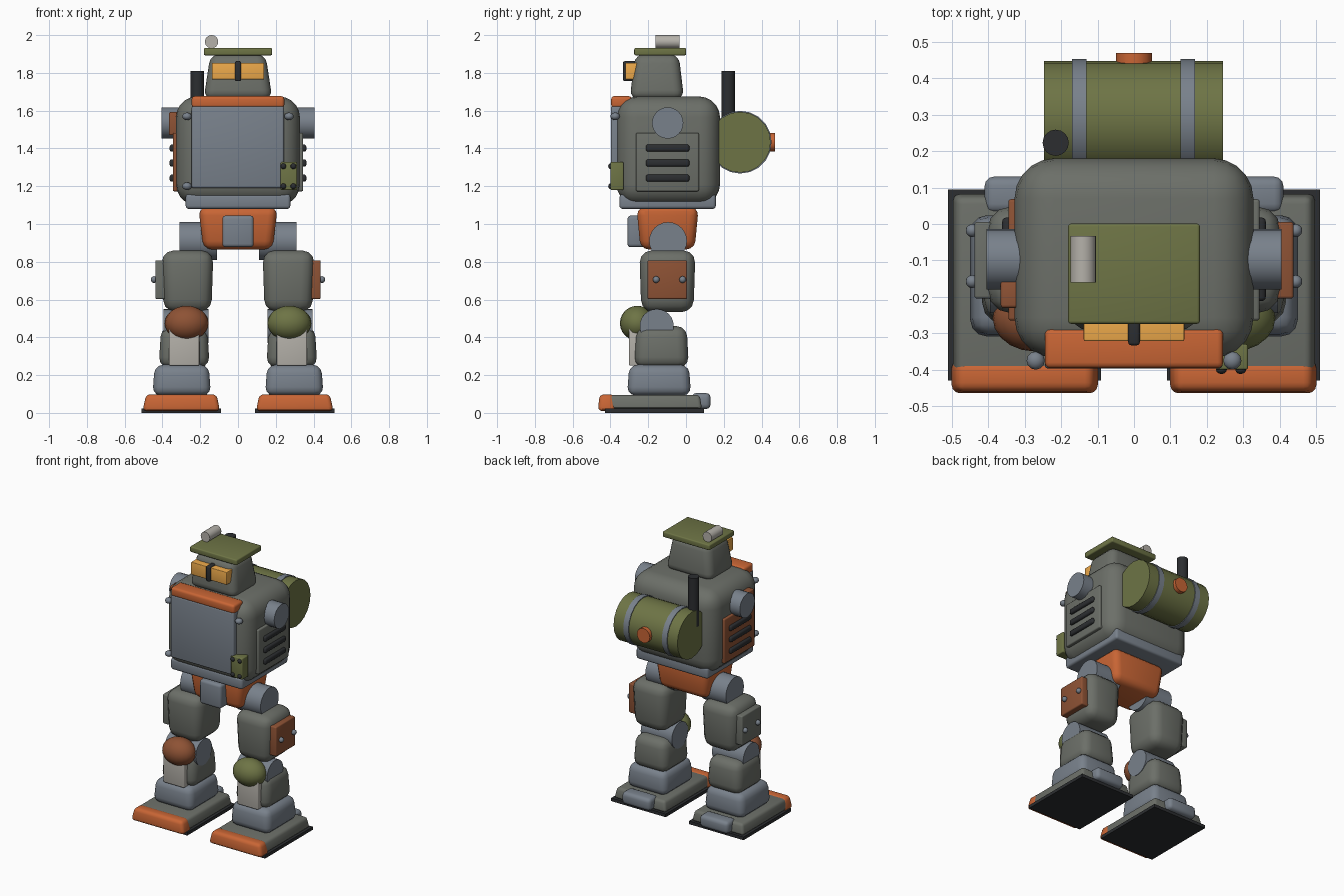
import bpy, bmesh, math
from mathutils import Matrix, Vector

if "Cube" in bpy.data.objects:
    bpy.data.objects.remove(bpy.data.objects["Cube"])

COLORS = {
    "grey": (0.15, 0.16, 0.14), "slate": (0.19, 0.22, 0.26), "orange": (0.58, 0.13, 0.035),
    "rust": (0.27, 0.085, 0.035), "olive": (0.155, 0.175, 0.06), "dark": (0.025, 0.027, 0.03),
    "bone": (0.46, 0.44, 0.40), "amber": (0.85, 0.40, 0.07),
}
MATS = {}
for key, rgb in COLORS.items():
    MATS[key] = bpy.data.materials.new(key)
    MATS[key].diffuse_color = (*rgb, 1)


def finish(name, bm, color):
    bmesh.ops.recalc_face_normals(bm, faces=bm.faces)
    for f in bm.faces:
        f.smooth = True
    for e in bm.edges:
        e.smooth = e.calc_face_angle(0) < math.radians(32)
    mesh = bpy.data.meshes.new(name)
    bm.to_mesh(mesh)
    bm.free()
    mesh.materials.append(MATS[color])
    ob = bpy.data.objects.new(name, mesh)
    bpy.context.collection.objects.link(ob)
    return ob


def box(name, color, xs, ys, zs, bevel=0.01, top=(1, 1), bottom=(1, 1), seg=3):
    """Rounded box from extents, with optional top or bottom taper."""
    lo, hi = Vector((min(xs), ys[0], zs[0])), Vector((max(xs), ys[1], zs[1]))
    mid, size = (lo + hi) / 2, hi - lo
    bm = bmesh.new()
    bmesh.ops.create_cube(bm, size=1)
    for v in bm.verts:
        t = top if v.co.z > 0 else bottom
        v.co = Vector((v.co.x * t[0] * size.x, v.co.y * t[1] * size.y, v.co.z * size.z)) + mid
    if bevel:
        bmesh.ops.bevel(bm, geom=bm.edges[:], offset=bevel, segments=seg, profile=0.5,
                        affect='EDGES', clamp_overlap=True)
    return finish(name, bm, color)


def cyl(name, color, axis, center, r, length, sides=24):
    bm = bmesh.new()
    bmesh.ops.create_cone(bm, cap_ends=True, segments=sides, radius1=r, radius2=r, depth=length)
    rot = {"x": Matrix.Rotation(math.pi / 2, 4, 'Y'), "y": Matrix.Rotation(math.pi / 2, 4, 'X'),
           "z": Matrix.Identity(4)}[axis]
    bm.transform(Matrix.Translation(center) @ rot)
    return finish(name, bm, color)


def ball(name, color, center, radii, u=12, v=8):
    bm = bmesh.new()
    bmesh.ops.create_uvsphere(bm, u_segments=u, v_segments=v, radius=1)
    bm.transform(Matrix.Translation(center) @ Matrix.Diagonal((*radii, 1)))
    return finish(name, bm, color)


# Legs, hips, shoulders and side panels, once per side
for s, side in ((-1, "left"), (1, "right")):
    def n(part):
        return side + "_" + part

    def span(a, b):
        return (s * a, s * b)

    # foot
    box(n("sole"), "dark", span(0.09, 0.51), (-0.43, 0.095), (0, 0.022), 0)
    box(n("foot"), "grey", span(0.10, 0.50), (-0.42, 0.085), (0.02, 0.095), 0.018, (0.93, 0.95))
    box(n("toe_cap"), "orange", span(0.095, 0.505), (-0.467, -0.37), (0.01, 0.098), 0.022, (0.91, 0.8))
    box(n("heel"), "slate", span(0.19, 0.41), (0.03, 0.13), (0.02, 0.105), 0.025)
    box(n("ankle"), "slate", span(0.143, 0.453), (-0.312, 0.027), (0.092, 0.255), 0.045, (0.92, 0.93))
    # lower leg
    box(n("shin"), "grey", span(0.15, 0.42), (-0.275, 0.015), (0.24, 0.46), 0.055, (0.9, 0.92))
    box(n("shin_plate"), "bone", span(0.205, 0.365), (-0.302, -0.22), (0.25, 0.47), 0.006)
    cyl(n("knee_joint"), "slate", "x", (s * 0.275, -0.155, 0.46), 0.09, 0.24)
    ball(n("knee_cap"), "rust" if s < 0 else "olive", (s * 0.272, -0.258, 0.475),
         (0.116, 0.092, 0.092), 20, 12)
    # upper leg
    box(n("thigh"), "grey", span(0.13, 0.405), (-0.247, 0.05), (0.533, 0.86), 0.065,
        bottom=(0.92, 0.93))
    box(n("thigh_plate"), "grey" if s < 0 else "rust", span(0.38, 0.438), (-0.205, 0.006),
        (0.603, 0.808), 0.008)
    for y in (-0.158, -0.018):
        ball(n("thigh_rivet"), "slate", (s * 0.444, y, 0.706), (0.018,) * 3)
    cyl(n("hip_joint"), "slate", "x", (s * 0.21, -0.095, 0.91), 0.1, 0.2)
    # shoulder stub
    cyl(n("shoulder"), "slate", "x", (s * 0.33, -0.097, 1.535), 0.083, 0.15)
    # vent panel
    box(n("vent_panel"), "rust" if s < 0 else "grey", span(0.29, 0.345), (-0.265, 0.068),
        (1.173, 1.483), 0.008)
    for z in (1.402, 1.323, 1.243):
        box(n("vent_slot"), "dark", span(0.33, 0.362), (-0.212, 0.018), (z - 0.019, z + 0.019), 0.012)
    # chest corner rivets
    for z in (1.57, 1.2):
        ball(n("chest_rivet"), "slate", (s * 0.27, -0.375, z), (0.025, 0.025, 0.02))

# Pelvis and waist
box("pelvis", "orange", (-0.21, 0.21), (-0.262, 0.067), (0.865, 1.09), 0.045, bottom=(0.87, 0.87))
box("pelvis_plate", "slate", (-0.083, 0.083), (-0.31, -0.22), (0.877, 1.045), 0.018)
box("waist", "slate", (-0.277, 0.277), (-0.352, 0.158), (1.08, 1.158), 0.016)

# Torso
box("torso", "grey", (-0.328, 0.328), (-0.367, 0.18), (1.10, 1.675), 0.11, seg=5)
box("chest_panel", "slate", (-0.245, 0.243), (-0.397, -0.33), (1.19, 1.625), 0.01)
box("chest_bar", "orange", (-0.245, 0.245), (-0.396, -0.288), (1.615, 1.677), 0.016)
box("chest_patch", "olive", (0.225, 0.313), (-0.4, -0.33), (1.18, 1.328), 0.006)
for px in (0.24, 0.293):
    for pz in (1.2, 1.306):
        ball("patch_rivet", "dark", (px, -0.4, pz), (0.015, 0.012, 0.015))
box("side_patch", "rust", (-0.366, -0.29), (-0.23, -0.156), (1.47, 1.592), 0.008)

# Head with visor and flat cap
box("head", "grey", (-0.182, 0.182), (-0.298, -0.01), (1.66, 1.90), 0.05, (0.8, 0.8), seg=4)
box("visor", "amber", (-0.138, 0.138), (-0.321, -0.24), (1.765, 1.853), 0.004)
box("visor_divider", "dark", (-0.016, 0.016), (-0.333, -0.26), (1.756, 1.862), 0.008)
box("cap_plate", "olive", (-0.181, 0.181), (-0.274, 0.001), (1.893, 1.932), 0.008)
cyl("cap_lamp", "bone", "y", (-0.14, -0.097, 1.965), 0.035, 0.127)

# Back tank with straps, filler cap and exhaust
cyl("tank", "olive", "x", (-0.001, 0.287, 1.433), 0.161, 0.492, 20)
for px in (-0.15, 0.147):
    cyl("tank_strap", "slate", "x", (px, 0.287, 1.433), 0.166, 0.04, 20)
cyl("filler_cap", "orange", "y", (0, 0.445, 1.433), 0.05, 0.05, 16)
cyl("exhaust", "dark", "z", (-0.215, 0.223, 1.64), 0.036, 0.34, 16)

for m in bpy.data.materials:
    if m.users and not m.is_grease_pencil:
        m.use_nodes = True
        m.node_tree.nodes["Principled BSDF"].inputs["Base Color"].default_value = m.diffuse_color
